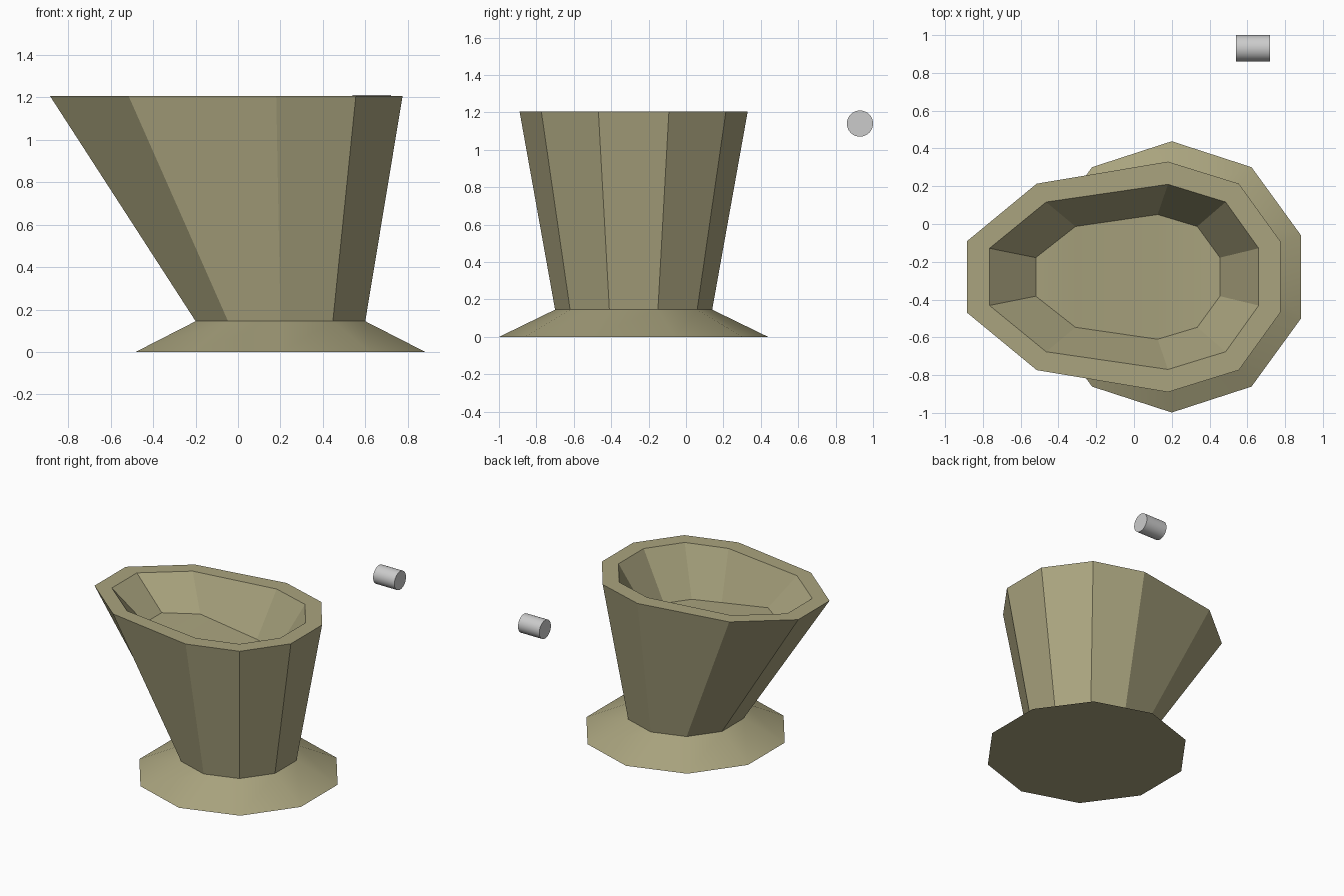
import bpy, bmesh, math

if "Cube" in bpy.data.objects:
    bpy.data.objects.remove(bpy.data.objects["Cube"])


def material(name, rgb):
    m = bpy.data.materials.new(name)
    m.diffuse_color = (*rgb, 1)
    m.use_nodes = True
    m.node_tree.nodes["Principled BSDF"].inputs["Base Color"].default_value = m.diffuse_color
    return m


olive = material("olive clay", (0.40, 0.37, 0.21))
grey = material("light grey", (0.60, 0.60, 0.60))

CY = -0.28                      # shared y centre of foot and bowl
COS18, COS54 = math.cos(math.radians(18)), math.cos(math.radians(54))


def decagon(xs, radius, zs):
    """Ten-sided ring, mirrored about y = CY. xs, zs: left to right by pair
    (far left, left, middle, right, far right)."""
    half = [radius * f for f in (COS54 * 0.526, 0.809, 1, 0.809, COS54 * 0.526)]
    front = [(x, CY - h, z) for x, h, z in zip(xs, half, zs)]
    back = [(x, CY + h, z) for x, h, z in zip(xs, half, zs)]
    return front + back[::-1]


def round_xs(r):
    return [0.2 + r * f for f in (-COS18, -COS54, 0, COS54, COS18)]


# Rings from the foot up the outer wall, over the rim and down to the bowl floor
rings = [
    decagon(round_xs(0.718), 0.718, [0] * 5),
    decagon(round_xs(0.42), 0.42, [0.145] * 5),
    decagon((-0.885, -0.515, 0.18, 0.555, 0.775), 0.61, [1.205] * 5),
    decagon((-0.765, -0.465, 0.18, 0.485, 0.66), 0.49, [1.205] * 5),
    decagon((-0.52, -0.31, 0.125, 0.335, 0.455), 0.33,
            (0.985, 0.968, 0.867, 0.86, 0.86)),
]


def put_on_shape(ring, r_mid):
    """Give the two end pairs their true decagon half width."""
    h = r_mid * math.sin(math.radians(18))
    for i, s in ((0, -1), (4, -1), (5, 1), (9, 1)):
        ring[i] = (ring[i][0], CY + s * h, ring[i][2])
    return ring


for ring, r in zip(rings, (0.718, 0.42, 0.61, 0.49, 0.33)):
    put_on_shape(ring, r)

# Footed bowl
bm = bmesh.new()
vs = [[bm.verts.new(p) for p in ring] for ring in rings]
bm.faces.new(vs[0][::-1])
for a, b in zip(vs, vs[1:]):
    for i in range(10):
        j = (i + 1) % 10
        bm.faces.new((a[i], a[j], b[j], b[i]))
for i in range(4):              # sloping floor in strips across
    f = vs[-1]
    bm.faces.new((f[i], f[i + 1], f[8 - i], f[9 - i]))
bmesh.ops.recalc_face_normals(bm, faces=bm.faces)
mesh = bpy.data.meshes.new("footed_bowl")
bm.to_mesh(mesh)
bm.free()
mesh.materials.append(olive)
bowl = bpy.data.objects.new("footed_bowl", mesh)
bpy.context.collection.objects.link(bowl)

# Small floating peg
bpy.ops.mesh.primitive_cylinder_add(vertices=32, radius=0.07, depth=0.18,
                                    location=(0.63, 0.93, 1.14),
                                    rotation=(0, math.pi / 2, 0))
peg = bpy.context.object
peg.name = "floating_peg"
peg.data.materials.append(grey)

for ob in (bowl, peg):
    bpy.ops.object.select_all(action='DESELECT')
    ob.select_set(True)
    bpy.context.view_layer.objects.active = ob
    bpy.ops.object.shade_smooth_by_angle(angle=math.radians(20))
